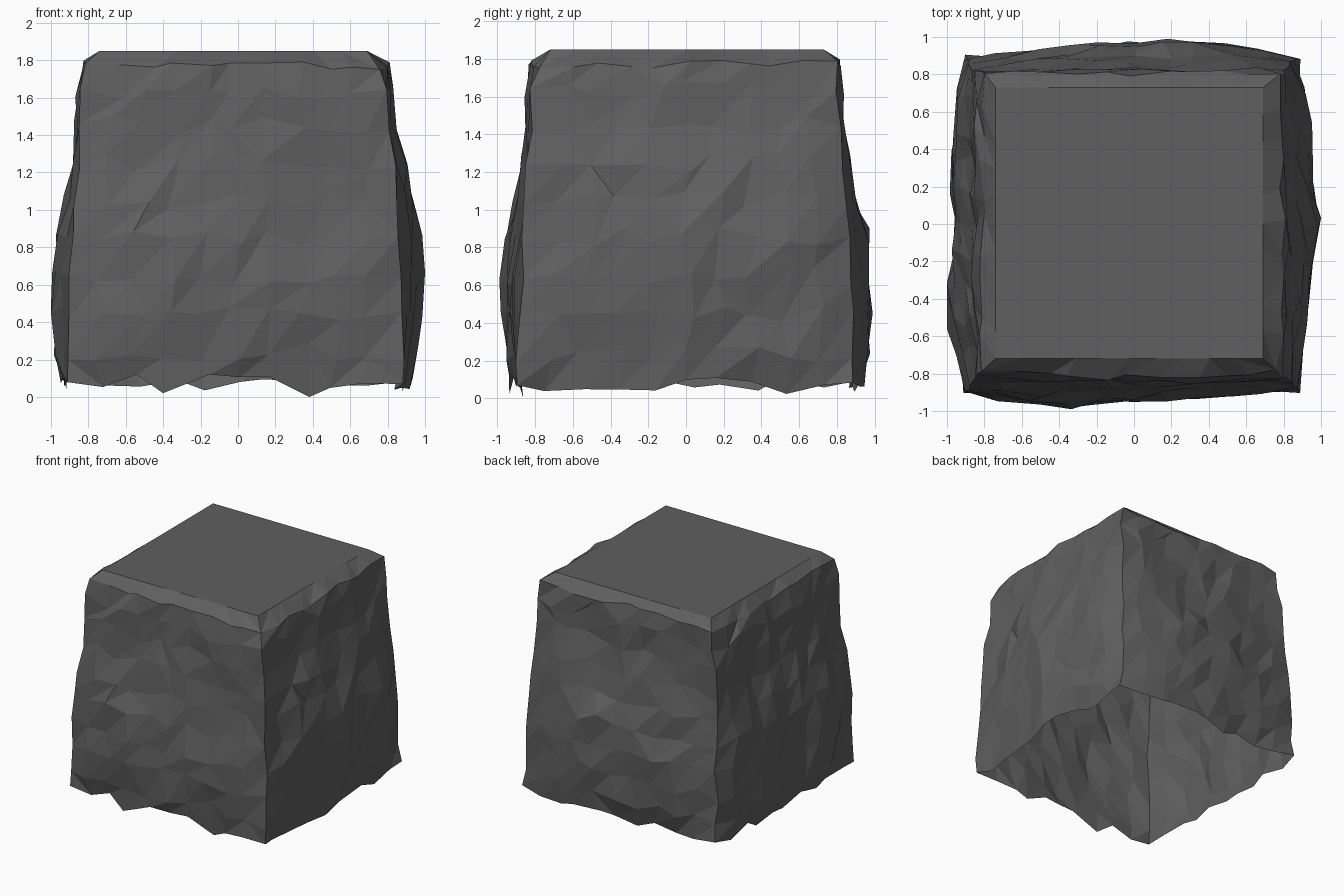
import bpy, bmesh, random
from mathutils import Vector, noise

if "Cube" in bpy.data.objects:
    bpy.data.objects.remove(bpy.data.objects["Cube"])

random.seed(7)
N = 10                                   # columns per wall

# z, then mid-wall left x, right x, front y, back y, then corner half width
PROFILE = [
    (0.06, -0.92, 0.89, -0.91, 0.91, 0.89),
    (0.24, -0.95, 0.91, -0.93, 0.94, 0.89),
    (0.45, -0.96, 0.94, -0.95, 0.95, 0.88),
    (0.65, -0.95, 0.95, -0.94, 0.95, 0.88),
    (0.86, -0.94, 0.94, -0.92, 0.93, 0.87),
    (1.05, -0.91, 0.90, -0.89, 0.89, 0.85),
    (1.25, -0.87, 0.88, -0.86, 0.86, 0.84),
    (1.45, -0.86, 0.84, -0.84, 0.83, 0.82),
    (1.63, -0.85, 0.82, -0.84, 0.82, 0.81),
    (1.79, -0.82, 0.80, -0.82, 0.81, 0.79),
    (1.85, -0.74, 0.69, -0.72, 0.73, 0.00),
]

# how far each wall swells at five points along it (anticlockwise from its first corner)
SWELL = [(0.00, 0.03, 0.01, -0.03, -0.01),      # front
         (-0.03, -0.01, 0.04, 0.00, -0.01),     # right
         (0.00, 0.03, 0.02, -0.03, -0.03),      # back
         (0.00, 0.01, 0.01, 0.03, 0.00)]        # left

stone = bpy.data.materials.new("dark grey stone")
stone.diffuse_color = (0.115, 0.115, 0.115, 1)
stone.use_nodes = True
stone.node_tree.nodes["Principled BSDF"].inputs["Base Color"].default_value = stone.diffuse_color

DIRS = [(0, -1), (1, 0), (0, 1), (-1, 0)]


def square_point(side, t):
    """Point on the unit square outline, anticlockwise from front left."""
    s = -1 + 2 * t / N
    return [(s, -1), (1, s), (-s, 1), (-1, -s)][side]


def swell(side, t):
    f = t / N * 4
    i = min(int(f), 3)
    a, b = SWELL[side][i], SWELL[side][i + 1]
    return a + (b - a) * (f - i)


def rough(p):
    """Diagonal rocky ripple."""
    q = Vector((p.x * 2.3 - p.z * 0.8, p.y * 2.3 - p.z * 0.8, p.z * 2.6))
    return 0.022 * noise.noise(q) + random.uniform(-0.018, 0.018)


bm = bmesh.new()
rings = []
for k, (z, xl, xr, yf, yb, corner) in enumerate(PROFILE):
    rim = k == len(PROFILE) - 1
    low = max(0.0, min(1.0, (1.4 - z) / 0.6))     # swelling fades upwards
    ring = []
    for i in range(4 * N):
        side, t = divmod(i, N)
        u, v = square_point(side, t)
        d = Vector((*DIRS[side], 0))
        if rim:
            p = Vector((xl + (xr - xl) * (u + 1) / 2, yf + (yb - yf) * (v + 1) / 2, z))
        else:
            # walls bulge in the middle, corners pull in
            mid = (-yf, xr, yb, -xl)[side]
            along = u if d.x == 0 else v
            w = along ** 4
            out = mid * (1 - w) + corner * w
            across = along * corner
            p = Vector((across, 0, z)) if d.x == 0 else Vector((0, across, z))
            p += d * out
            if side in (1, 3):
                p.x -= 0.015 * w
            else:
                p.x -= 0.015 * abs(along)
            if t == 0:
                p += Vector((random.uniform(-0.02, 0.02), random.uniform(-0.02, 0.02), 0))
            else:
                p += d * (rough(p) + swell(side, t) * low)
                p += Vector((-d.y, d.x, 0)) * random.uniform(-0.045, 0.045)
            # ragged open bottom, shifted rows above
            if k == 0:
                p.z += random.uniform(-0.04, 0.05)
            elif k < 9:
                p.z += random.uniform(-0.05, 0.05)
            else:
                p.z += random.uniform(-0.04, 0.015)
            p.x = max(-1, min(1, p.x))
            p.y = max(-0.99, min(0.99, p.y))
        ring.append(bm.verts.new(p))
    rings.append(ring)

# splinter and lowest tip on the front edge
rings[0][3].co.z = 0.02
rings[0][2].co.z = rings[0][4].co.z = 0.12
rings[0][7].co.z = 0.0
# widest bumps of each wall
rings[3][N + 5].co.x = 1.0
rings[2][3 * N + 8].co.x = -1.0
rings[3][3].co.y = -0.99
rings[2][2 * N + 4].co.y = 0.99

# triangulated walls with rising diagonals
for a, b in zip(rings, rings[1:]):
    for i in range(4 * N):
        j = (i + 1) % (4 * N)
        if random.random() < 0.8:
            bm.faces.new((a[i], a[j], b[j]))
            bm.faces.new((a[i], b[j], b[i]))
        else:
            bm.faces.new((a[i], a[j], b[i]))
            bm.faces.new((a[j], b[j], b[i]))

# flat top
bm.faces.new(rings[-1])

mesh = bpy.data.meshes.new("rock_block")
bm.to_mesh(mesh)
bm.free()
mesh.materials.append(stone)
rock = bpy.data.objects.new("rock_block", mesh)
bpy.context.collection.objects.link(rock)
